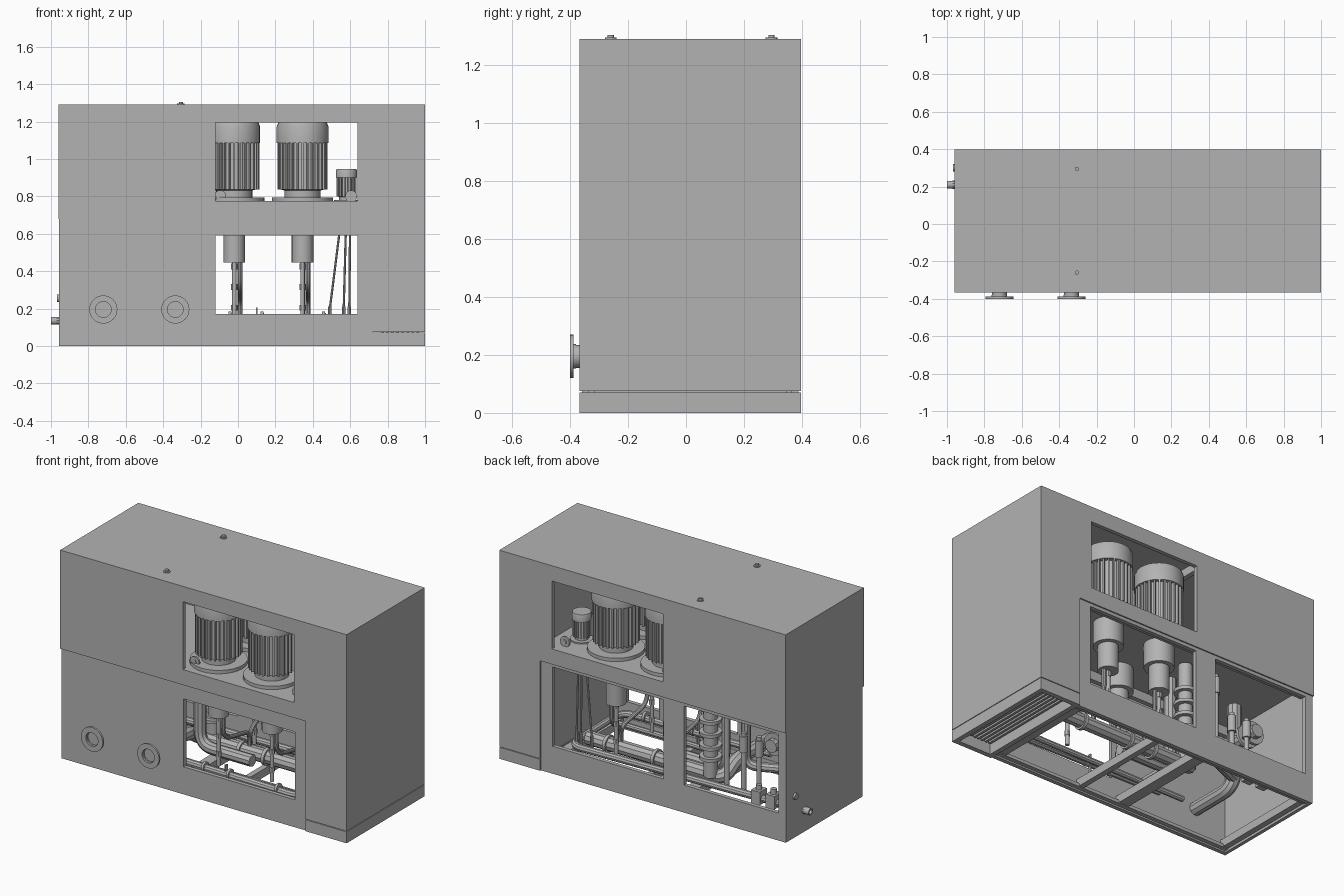
import bpy, bmesh, math
from mathutils import Matrix, Vector

cube = bpy.data.objects.get("Cube")
if cube:
    bpy.data.objects.remove(cube, do_unlink=True)

grey = bpy.data.materials.new("machine_grey")
grey.use_nodes = True
colour = (0.45, 0.45, 0.45, 1)
grey.diffuse_color = colour
grey.node_tree.nodes["Principled BSDF"].inputs["Base Color"].default_value = colour
AXES = {"x": Matrix.Rotation(math.pi / 2, 4, "Y"), "y": Matrix.Rotation(-math.pi / 2, 4, "X"),
        "z": Matrix.Identity(4)}
round_parts = []


def add(name, mesh, smooth=False):
    obj = bpy.data.objects.new(name, mesh)
    bpy.context.scene.collection.objects.link(obj)
    if not mesh.materials:
        mesh.materials.append(grey)
    if smooth:
        round_parts.append(obj)
    return obj


def finish(name, bm, smooth=False):
    bmesh.ops.recalc_face_normals(bm, faces=bm.faces)
    mesh = bpy.data.meshes.new(name)
    bm.to_mesh(mesh)
    bm.free()
    return add(name, mesh, smooth)


def block(bm, low, high, turn=Matrix.Identity(4)):
    low, high = Vector(low), Vector(high)
    size = Matrix.Diagonal((*(high - low), 1))
    bmesh.ops.create_cube(bm, size=1, matrix=turn @ Matrix.Translation((low + high) / 2) @ size)


def box(name, low, high):
    bm = bmesh.new()
    block(bm, low, high)
    return finish(name, bm)


def spin_profile(bm, profile, sides):
    """Revolve (radius, height) points about z."""
    verts = [bm.verts.new((r, 0, z)) for r, z in profile]
    edges = [bm.edges.new(pair) for pair in zip(verts, verts[1:])]
    bmesh.ops.spin(bm, geom=verts + edges, axis=(0, 0, 1), cent=(0, 0, 0),
                   angle=2 * math.pi, steps=sides, use_merge=False)
    bmesh.ops.remove_doubles(bm, verts=bm.verts, dist=0.0001)


def lathe(name, profile, at, axis="z", sides=24):
    bm = bmesh.new()
    spin_profile(bm, profile, sides)
    bmesh.ops.transform(bm, matrix=Matrix.Translation(at) @ AXES[axis], verts=bm.verts)
    return finish(name, bm, True)


def rod(name, at, radius, length, axis="z", sides=20):
    return lathe(name, [(0, 0), (radius, 0), (radius, length), (0, length)], at, axis, sides)


def pipe(name, points, radius, bend=0.07):
    """Round tube along a path with rounded corners."""
    pts = [Vector(p) for p in points]
    path = [pts[0]]
    for a, b, c in zip(pts, pts[1:], pts[2:]):
        cut = min(bend, (a - b).length * 0.49, (c - b).length * 0.49)
        start, end = b + (a - b).normalized() * cut, b + (c - b).normalized() * cut
        for i in range(7):
            t = i / 6
            path.append(start * (1 - t) ** 2 + b * 2 * t * (1 - t) + end * t * t)
    path.append(pts[-1])
    curve = bpy.data.curves.new(name + "_path", "CURVE")
    curve.dimensions = "3D"
    curve.bevel_depth, curve.bevel_resolution, curve.use_fill_caps = radius, 3, True
    spline = curve.splines.new("POLY")
    spline.points.add(len(path) - 1)
    for point, co in zip(spline.points, path):
        point.co = (*co, 1)
    temp = bpy.data.objects.new(name + "_path", curve)
    mesh = bpy.data.meshes.new_from_object(temp)
    bpy.data.objects.remove(temp)
    return add(name, mesh, True)


def wall(name, y, thick, x0, x1, z0, z1, holes):
    """Upright panel with rectangular windows."""
    bm = bmesh.new()
    xs = sorted({x0, x1, *[h[0] for h in holes], *[h[1] for h in holes]})
    zs = sorted({z0, z1, *[h[2] for h in holes], *[h[3] for h in holes]})
    for a, b in zip(xs, xs[1:]):
        for c, d in zip(zs, zs[1:]):
            if not any(h[0] <= a and b <= h[1] and h[2] <= c and d <= h[3] for h in holes):
                bm.faces.new([bm.verts.new(v) for v in ((a, y, c), (b, y, c), (b, y, d), (a, y, d))])
    bmesh.ops.remove_doubles(bm, verts=bm.verts, dist=0.0001)
    made = bmesh.ops.extrude_face_region(bm, geom=bm.faces[:])["geom"]
    bmesh.ops.translate(bm, vec=(0, thick, 0), verts=[v for v in made if isinstance(v, bmesh.types.BMVert)])
    return finish(name, bm)


# Enclosure: proud upper skin, slightly set-back lower skin, window openings
L, R, DIV, F, B, TOP, STEP = -0.96, 1.0, 0.72, -0.367, 0.397, 1.29, 0.68
upper_hole = (-0.12, 0.64, 0.775, 1.195)
wall("front_upper_panel", F, 0.025, L, DIV, STEP, TOP, [upper_hole])
wall("back_upper_panel", B, -0.025, L, DIV, STEP, TOP, [upper_hole])
wall("front_lower_panel", F + 0.008, 0.025, L + 0.004, DIV, 0, STEP, [(-0.12, 0.64, 0.17, 0.59)])
wall("back_lower_panel", B - 0.008, -0.025, L + 0.004, DIV, 0, STEP,
     [(-0.12, 0.64, 0.17, 0.66), (-0.905, -0.26, 0.17, 0.66)])
box("end_upper_panel", (L, F, STEP), (L + 0.025, B, TOP))
box("end_lower_panel", (L + 0.004, F + 0.008, 0), (L + 0.025, B - 0.008, STEP))
box("roof", (L, F, TOP - 0.02), (DIV, B, TOP))

# Closed control cabinet on its plinth
box("cabinet", (DIV, F, 0.075), (R, B, TOP))
for y in (F, B - 0.03):
    box("cabinet_plinth_side", (DIV, y, 0), (R, y + 0.03, 0.071))
for x in (DIV, R - 0.03):
    box("cabinet_plinth_end", (x, F, 0), (x + 0.03, B, 0.071))
for i in range(8):
    x = 0.765 + i * 0.027
    box("cabinet_floor_slat", (x, F + 0.05, 0.05), (x + 0.015, B - 0.05, 0.078))

# Base frame
for y in (F + 0.01, B - 0.06):
    box("base_rail", (L + 0.01, y, 0.01), (DIV, y + 0.05, 0.03))
    box("base_rail_web", (L + 0.01, y + 0.015, 0.03), (DIV, y + 0.025, 0.07))
for x, w in ((L + 0.01, 0.05), (-0.22, 0.07), (0.1, 0.035), (0.66, 0.06)):
    box("base_crossbeam", (x, F + 0.03, 0.015), (x + w, B - 0.03, 0.065))

# Motor deck with lifting lugs, plus roof rails
box("motor_deck", (L + 0.02, F + 0.03, 0.745), (DIV, B - 0.03, 0.772))
for y in (-0.29, 0.31):
    box("deck_rail", (L + 0.02, y, 0.69), (DIV, y + 0.03, 0.745))
    for x in (-0.095, 0.605):
        rod("lifting_lug", (x, y, 0.80), 0.032, 0.012, "y")
        rod("lug_eye", (x, y - 0.004, 0.80), 0.013, 0.02, "y", 12)
for x in (-0.2, 0.67):
    box("roof_rail", (x, F + 0.02, 1.22), (x + 0.03, B - 0.02, 1.27))


# Finned motors
def motor(name, at, scale, height, fins):
    r, h = scale, height
    bm = bmesh.new()
    spin_profile(bm, [(0, 0), (1.18 * r, 0), (1.18 * r, .05 * h), (.7 * r, .05 * h), (.7 * r, .14 * h),
                      (.82 * r, .15 * h), (.82 * r, .74 * h), (r, .74 * h), (r, .95 * h),
                      (.94 * r, h), (0, h)], 28)
    for i in range(fins):
        block(bm, (.75 * r, -.035 * r, .15 * h), (.97 * r, .035 * r, .74 * h),
              Matrix.Rotation(2 * math.pi * i / fins, 4, "Z"))
    bmesh.ops.transform(bm, matrix=Matrix.Translation(at), verts=bm.verts)
    return finish(name, bm, True)


for x in (-0.02, 0.345):
    for y in (-0.16, 0.19):
        motor("pump_motor", (x, y, 0.772), 0.138, 0.423, 28)
        # Pump head and riser under the deck
        lathe("pump_head", [(0, 0.445), (.058, .445), (.058, .6), (.085, .6), (.085, .745), (0, .745)], (x, y, 0))
        rod("pump_riser", (x, y, 0.13), 0.012, 0.32)
        for z in (0.19, 0.30, 0.41):
            rod("riser_fitting", (x, y, z), 0.017, 0.03, "z", 6)
        pipe("pump_hose", [(x + 0.03, y, 0.45), (x + 0.03, y, 0.30),
                           (x + 0.03, 0.1, 0.25), (x + 0.03, 0.1, 0.14)], 0.013, 0.1)
motor("small_motor", (0.58, 0.19, 0.772), 0.056, 0.175, 18)

# Low pipework
pipe("main_header", [(-0.335, F, 0.195), (-0.335, 0, 0.195), (-0.335, 0.1, 0.125), (0.6, 0.1, 0.125)], 0.042, 0.08)
pipe("inlet_pipe", [(-0.72, F, 0.195), (-0.72, 0, 0.195), (-0.72, 0, 0.7)], 0.04, 0.1)
pipe("header_riser", [(-0.26, 0, 0.7), (-0.26, 0, 0.13), (0.1, 0, 0.13)], 0.036, 0.1)
pipe("return_loop", [(-0.97, 0.21, 0.135), (0.62, 0.25, 0.13), (0.62, -0.26, 0.14), (-0.4, -0.26, 0.155)], 0.022, 0.09)
pipe("front_branch", [(-0.5, -0.18, 0.11), (0.65, -0.18, 0.11)], 0.018)
for x in (-0.05, 0.12, 0.45):
    rod("header_clamp", (x, 0.1, 0.125), 0.052, 0.02, "x")
    rod("branch_clamp", (x, -0.26, 0.155), 0.03, 0.015, "x")
box("pipe_bracket", (0.095, -0.27, 0.07), (0.105, -0.25, 0.205))

# Slanted tubes beside the pumps
for top, foot in ((0.56, 0.49), (0.58, 0.565), (0.6, 0.595)):
    pipe("drain_tube", [(top, 0.19, 0.745), (foot, 0.22, 0.19)], 0.006)
    rod("drain_fitting", (foot, 0.22, 0.13), 0.01, 0.08, "z", 8)

# Valve column and instrument risers behind the second back window
rod("valve_column", (-0.26, 0.13, 0.13), 0.04, 0.6)
for z in (0.24, 0.31, 0.39, 0.47, 0.55):
    rod("column_flange", (-0.26, 0.13, z), 0.065, 0.02)
for x, top in ((-0.42, 0.7), (-0.535, 0.5), (-0.64, 0.5)):
    rod("instrument_riser", (x, 0.2, 0.13), 0.015, top - 0.13)
    rod("riser_cap", (x, 0.2, top - 0.12), 0.024, 0.1)
pipe("offset_pipe", [(-0.48, 0.1, 0.72), (-0.48, 0.1, 0.24), (-0.72, 0.0, 0.24)], 0.028)
pipe("upper_cross_pipe", [(-0.72, 0.02, 0.46), (-0.72, 0.2, 0.46)], 0.04)
for y in (0.1, 0.15):
    rod("cross_flange", (-0.72, y, 0.46), 0.07, 0.018, "y")
for x in (-0.78, -0.68):
    box("valve_body", (x, 0.18, 0.105), (x + 0.06, 0.25, 0.185))
    rod("valve_knob", (x + 0.03, 0.215, 0.185), 0.018, 0.03, "z", 12)

# Flanged ports on the front
for x in (-0.72, -0.335):
    lathe("front_port", [(0, 0.02), (.042, .02), (.042, 0), (.075, 0), (.075, .012), (.04, .012), (.04, .05), (0, .05)],
          (x, -0.4, 0.195), "y", 32)

# Side stubs and roof eyes
lathe("side_stub", [(0, .03), (.014, .03), (.014, 0), (.021, 0), (.021, .06), (0, .06)], (-1.0, 0.21, 0.135), "x")
rod("side_plug", (-0.968, 0.3, 0.255), 0.02, 0.02, "x")
for y in (-0.26, 0.295):
    lathe("roof_fitting", [(.0, 0), (.02, 0), (.02, .005), (.011, .005), (.011, .015), (0, .015)], (-0.305, y, TOP), "z", 16)

bpy.ops.object.select_all(action="DESELECT")
for obj in round_parts:
    obj.select_set(True)
bpy.context.view_layer.objects.active = round_parts[0]
bpy.ops.object.shade_smooth_by_angle(angle=math.radians(35))
